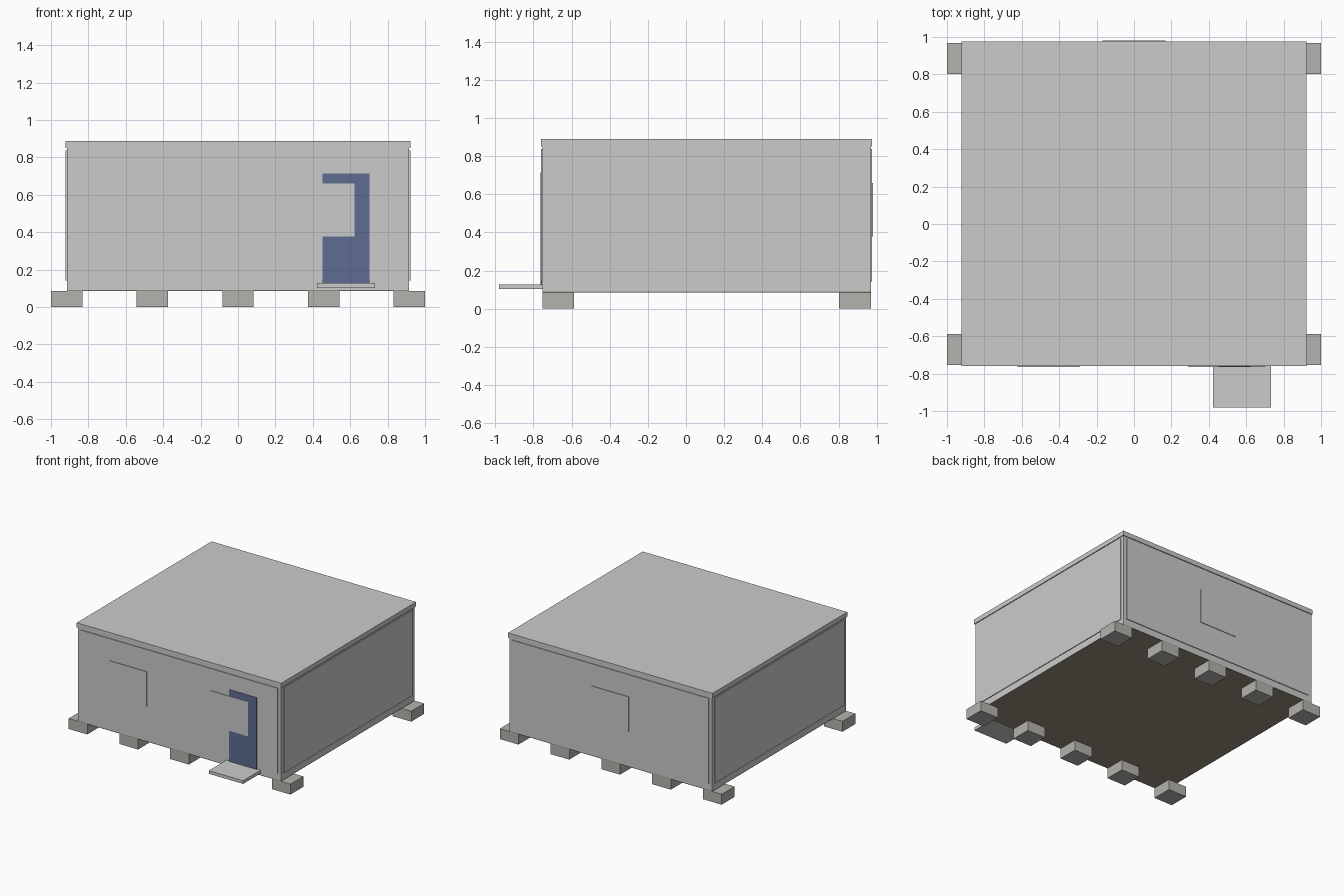
import bpy

if "Cube" in bpy.data.objects:
    bpy.data.objects.remove(bpy.data.objects["Cube"])


def material(name, rgb):
    m = bpy.data.materials.new(name)
    m.diffuse_color = (*rgb, 1)
    m.use_nodes = True
    m.node_tree.nodes["Principled BSDF"].inputs["Base Color"].default_value = m.diffuse_color
    return m


def box(name, x, y, z, mat=None):
    """Box from (min, max) ranges on each axis."""
    bpy.ops.mesh.primitive_cube_add(
        size=1, location=[(a + b) / 2 for a, b in (x, y, z)])
    ob = bpy.context.object
    ob.name = name
    ob.scale = [b - a for a, b in (x, y, z)]
    bpy.ops.object.transform_apply(location=False, rotation=False, scale=True)
    if mat:
        ob.data.materials.append(mat)
    return ob


blue = material("door_blue", (0.11, 0.15, 0.28))
brown = material("floor_brown", (0.30, 0.27, 0.21))
stone = material("block_stone", (0.46, 0.45, 0.42))

CY = 0.108               # centre of the cabin in y
BX, BY = 0.915, 0.861    # half sizes of the frame
PX, PY = 0.921, 0.867    # outer faces of the wall panels
PZ = (0.142, 0.838)

# Cabin body, floor plate and roof
box("cabin_frame", (-BX, BX), (CY - BY, CY + BY), (0.09, 0.851))
box("floor_plate", (-BX, BX), (CY - BY, CY + BY), (0.085, 0.09), brown)
box("roof", (-0.922, 0.922), (CY - 0.868, CY + 0.868), (0.851, 0.889))

# Raised wall panels on all four sides
for s, fb, lr in ((-1, "front", "left"), (1, "back", "right")):
    box(fb + "_panel", (-0.886, 0.886),
        sorted((CY + s * (BY - 0.01), CY + s * PY)), PZ)
    box(lr + "_panel", sorted((s * (BX - 0.01), s * PX)),
        (CY - 0.832, CY + 0.832), PZ)

# Windows: two in front, one at the back
F, B = CY - PY, CY + PY
for name, cx, y in (("front_window_left", -0.456, (F - 0.005, F + 0.004)),
                    ("front_window_right", 0.456, (F - 0.005, F + 0.004)),
                    ("back_window", 0, (B - 0.004, B + 0.005))):
    box(name, (cx - 0.168, cx + 0.168), y, (0.378, 0.66))

# Door and entrance step
box("door", (0.452, 0.702), (F - 0.003, F + 0.004), (0.115, 0.714), blue)
box("step", (0.423, 0.732), (-0.98, CY - BY), (0.102, 0.128))

# Two rows of foundation blocks
for row, y in (("front", CY - 0.778), ("back", CY + 0.778)):
    for i in range(5):
        x = -0.916 + i * 0.458
        box(f"{row}_block_{i + 1}", (x - 0.084, x + 0.084),
            (y - 0.083, y + 0.083), (0, 0.085), stone)
